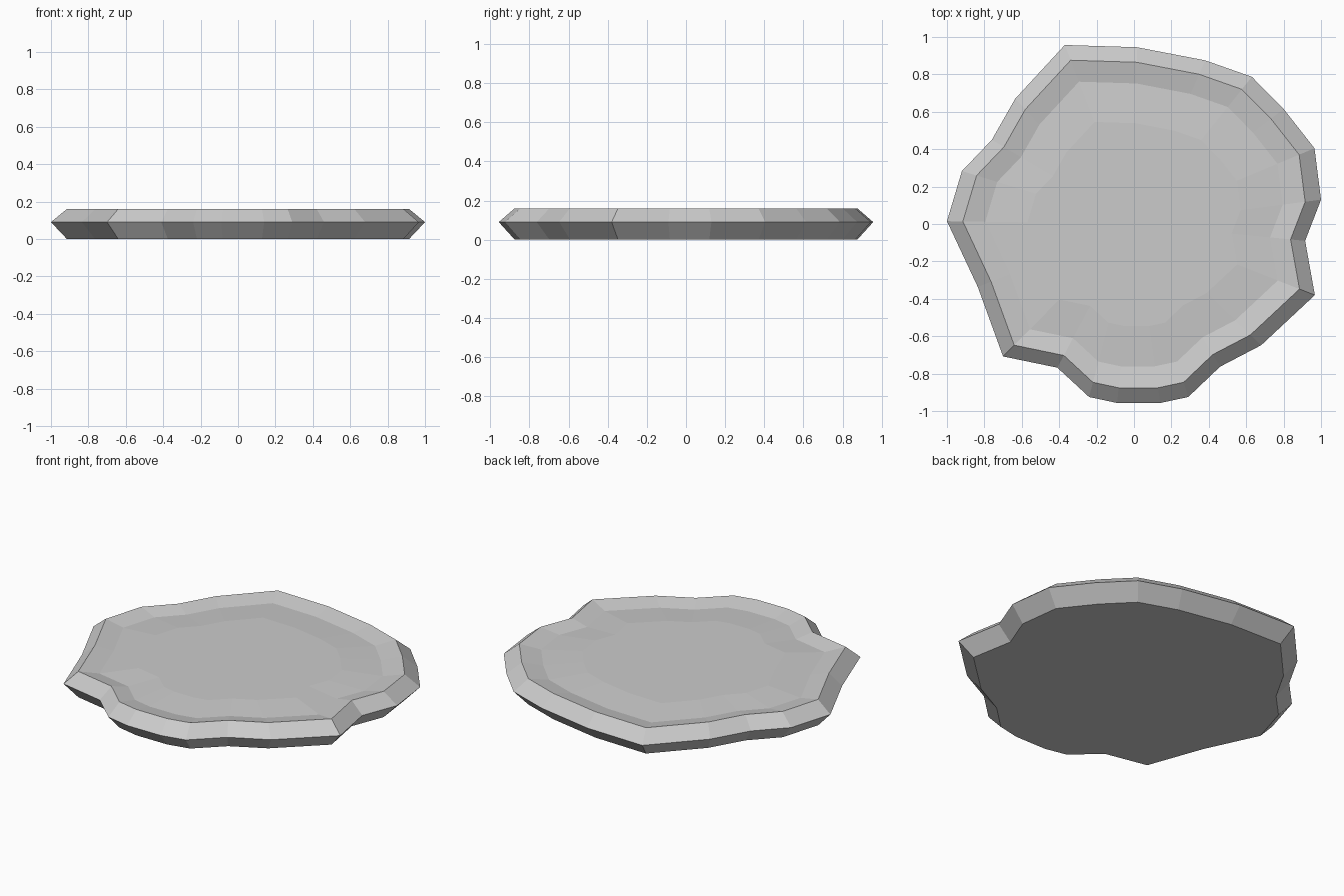
import bpy, bmesh

if "Cube" in bpy.data.objects:
    bpy.data.objects.remove(bpy.data.objects["Cube"])

# Irregular outline of the dish at its widest level
outline = [(-1.0, .015), (-.92, .283), (-.76, .45), (-.635, .67), (-.37, .957), (.016, .945),
           (.38, .875), (.63, .787), (.80, .615), (.965, .405), (1.0, .13), (.915, -.09),
           (.967, -.38), (.68, -.648), (.46, -.763), (.29, -.925), (.14, -.957), (-.09, -.957),
           (-.24, -.925), (-.41, -.768), (-.70, -.708), (-.835, -.337)]

# Section from underside over the rim and groove to the slightly raised floor: (outline scale, height)
section = [(.915, 0), (1, .09), (.915, .16), (.795, .137), (.57, .152)]

bm = bmesh.new()
rings = [[bm.verts.new((x * s, y * s, z)) for x, y in outline] for s, z in section]

# Sloping bands between the rings
n = len(outline)
for a, b in zip(rings, rings[1:]):
    for i in range(n):
        j = (i + 1) % n
        bm.faces.new((a[i], a[j], b[j], b[i]))

# Flat underside and floor
bm.faces.new(rings[0])
bm.faces.new(rings[-1])
bmesh.ops.recalc_face_normals(bm, faces=bm.faces)

mesh = bpy.data.meshes.new("shallow_dish")
bm.to_mesh(mesh)
bm.free()
dish = bpy.data.objects.new("shallow_dish", mesh)
bpy.context.collection.objects.link(dish)
